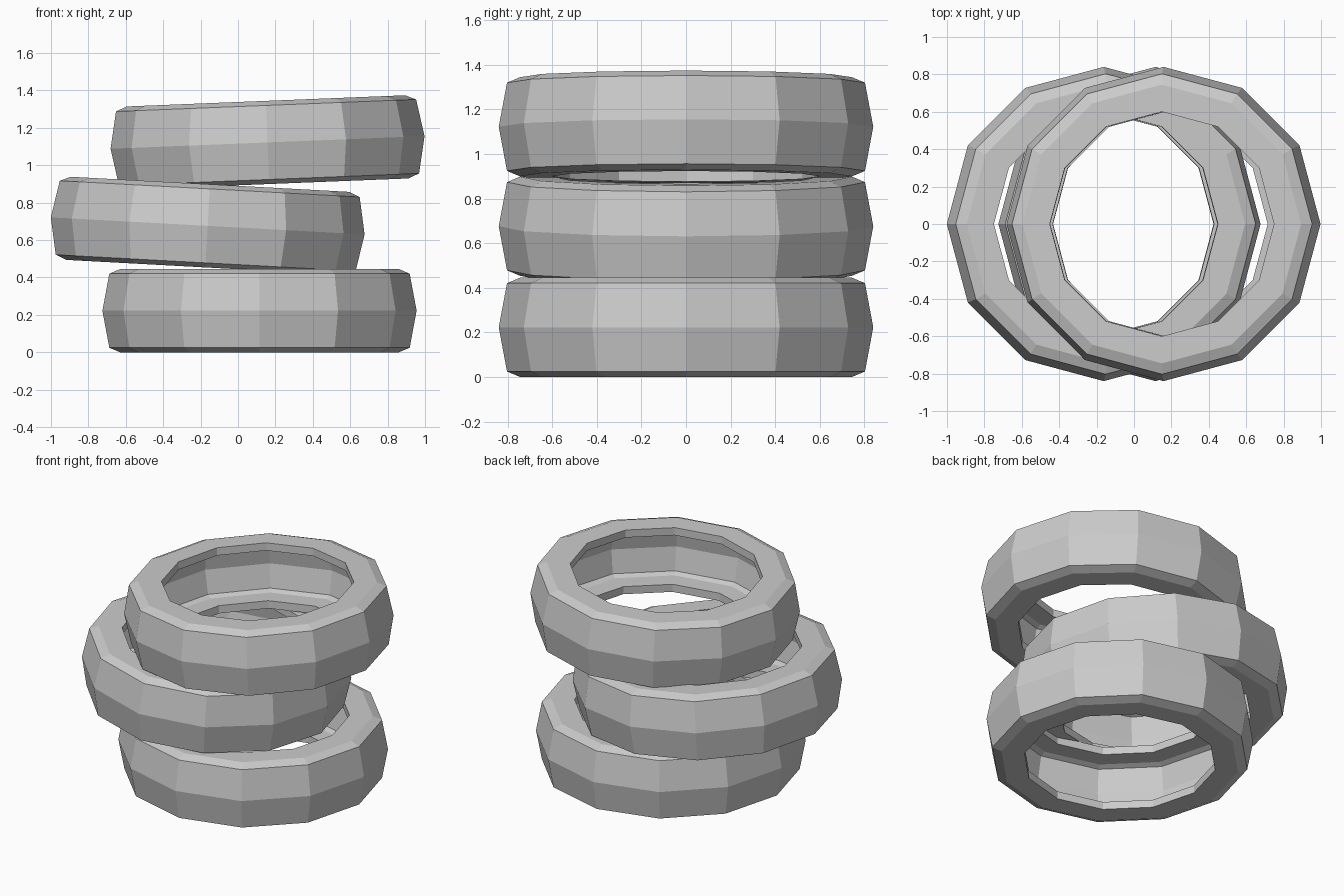
import bpy, bmesh
from math import sin, cos, radians, pi

if "Cube" in bpy.data.objects:
    bpy.data.objects.remove(bpy.data.objects["Cube"])

SIDES = 12

# Hollow tyre cross-section (radius, height from mid-plane), upper half:
# outer tread -> sidewall -> bead lip -> inside of the casing
HALF = [(0.84, 0.0), (0.803, 0.198), (0.745, 0.2225), (0.60, 0.2225),
        (0.60, 0.17), (0.725, 0.17), (0.76, 0.155), (0.79, 0.0)]
PROFILE = HALF + [(r, -z) for r, z in reversed(HALF[1:-1])]


def tyre(name, x, z, tilt):
    """Revolve the cross-section into a flat-shaded twelve-sided tyre."""
    bm = bmesh.new()
    rings = []
    for i in range(SIDES):
        a = 2 * pi * i / SIDES
        rings.append([bm.verts.new((r * cos(a), r * sin(a), h)) for r, h in PROFILE])
    n = len(PROFILE)
    for i in range(SIDES):
        a, b = rings[i], rings[(i + 1) % SIDES]
        for j in range(n):
            k = (j + 1) % n
            bm.faces.new((a[j], b[j], b[k], a[k]))
    bmesh.ops.recalc_face_normals(bm, faces=bm.faces)
    mesh = bpy.data.meshes.new(name)
    bm.to_mesh(mesh)
    bm.free()
    obj = bpy.data.objects.new(name, mesh)
    obj.location = (x, 0, z)
    obj.rotation_euler = (0, radians(tilt), 0)
    bpy.context.collection.objects.link(obj)
    return obj


# Loose stack of three tyres
tyre("bottom_tyre", 0.115, 0.2225, 0)
tyre("middle_tyre", -0.162, 0.676, 3.1)
tyre("top_tyre", 0.158, 1.122, -2.3)
